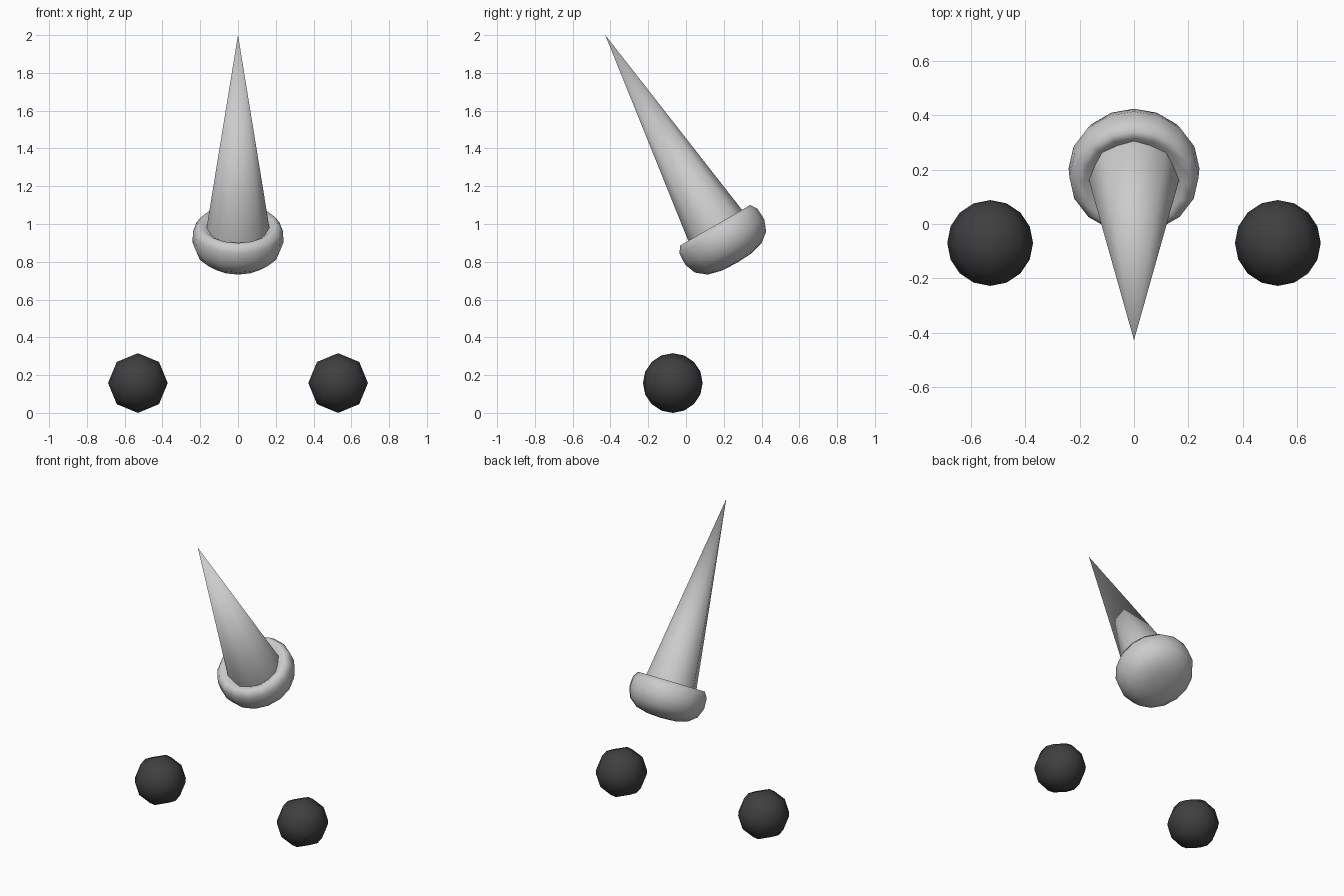
import bpy, math
from mathutils import Matrix

if "Cube" in bpy.data.objects:
    bpy.data.objects.remove(bpy.data.objects["Cube"])

# Tilted frame for horn: local z runs along the horn axis, leaning 30 degrees to the front
TILT = math.radians(30)
U = 0.63  # offset of the axis from the world origin, across the tilt
FRAME = Matrix.Rotation(TILT, 4, 'X') @ Matrix.Translation((0, U, 0))


def lathe(name, profile, sides, matrix, limit=180):
    """Revolve (radius, height) points round z; radius 0 makes a single pole."""
    verts, faces, rings = [], [], []
    for r, h in profile:
        n = 1 if r == 0 else sides
        rings.append(range(len(verts), len(verts) + n))
        for i in range(n):
            a = 2 * math.pi * i / sides
            verts.append((r * math.cos(a), r * math.sin(a), h))
    for lo, hi in zip(rings, rings[1:]):
        for i in range(sides):
            j = (i + 1) % sides
            quad = [lo[i % len(lo)], lo[j % len(lo)], hi[j % len(hi)], hi[i % len(hi)]]
            faces.append(list(dict.fromkeys(quad)))
    mesh = bpy.data.meshes.new(name)
    mesh.from_pydata(verts, [], faces)
    mesh.transform(matrix)
    obj = bpy.data.objects.new(name, mesh)
    bpy.context.collection.objects.link(obj)
    bpy.ops.object.select_all(action='DESELECT')
    obj.select_set(True)
    bpy.context.view_layer.objects.active = obj
    bpy.ops.object.shade_smooth_by_angle(angle=math.radians(limit))
    return obj


# Horn: eight-sided spike sunk into the cup
lathe("horn", [(0, 0.755), (0.168, 0.755), (0, 1.947)], 8, FRAME, 60)

# Base cup: domed underside, bulging wall and rolled lip round the horn
lathe("horn_base", [(0, 0.553), (0.09, 0.558), (0.165, 0.577), (0.218, 0.62),
                    (0.241, 0.68), (0.238, 0.747), (0.215, 0.783),
                    (0.185, 0.782), (0.155, 0.76), (0, 0.75)], 16, FRAME)

# Dark eyes: low-poly balls with their poles facing front and back
dark = bpy.data.materials.new("dark")
dark.diffuse_color = (0.05, 0.05, 0.05, 1)
dark.use_nodes = True
dark.node_tree.nodes["Principled BSDF"].inputs["Base Color"].default_value = dark.diffuse_color
R, RINGS = 0.158, 8
arc = [(0 if k in (0, RINGS) else R * math.sin(math.pi * k / RINGS),
        -R * math.cos(math.pi * k / RINGS)) for k in range(RINGS + 1)]
for side, x in (("left", -0.53), ("right", 0.53)):
    place = Matrix.Translation((x, -0.07, R)) @ Matrix.Rotation(math.pi / 2, 4, 'X')
    eye = lathe(side + "_eye", arc, 8, place)
    eye.data.materials.append(dark)
